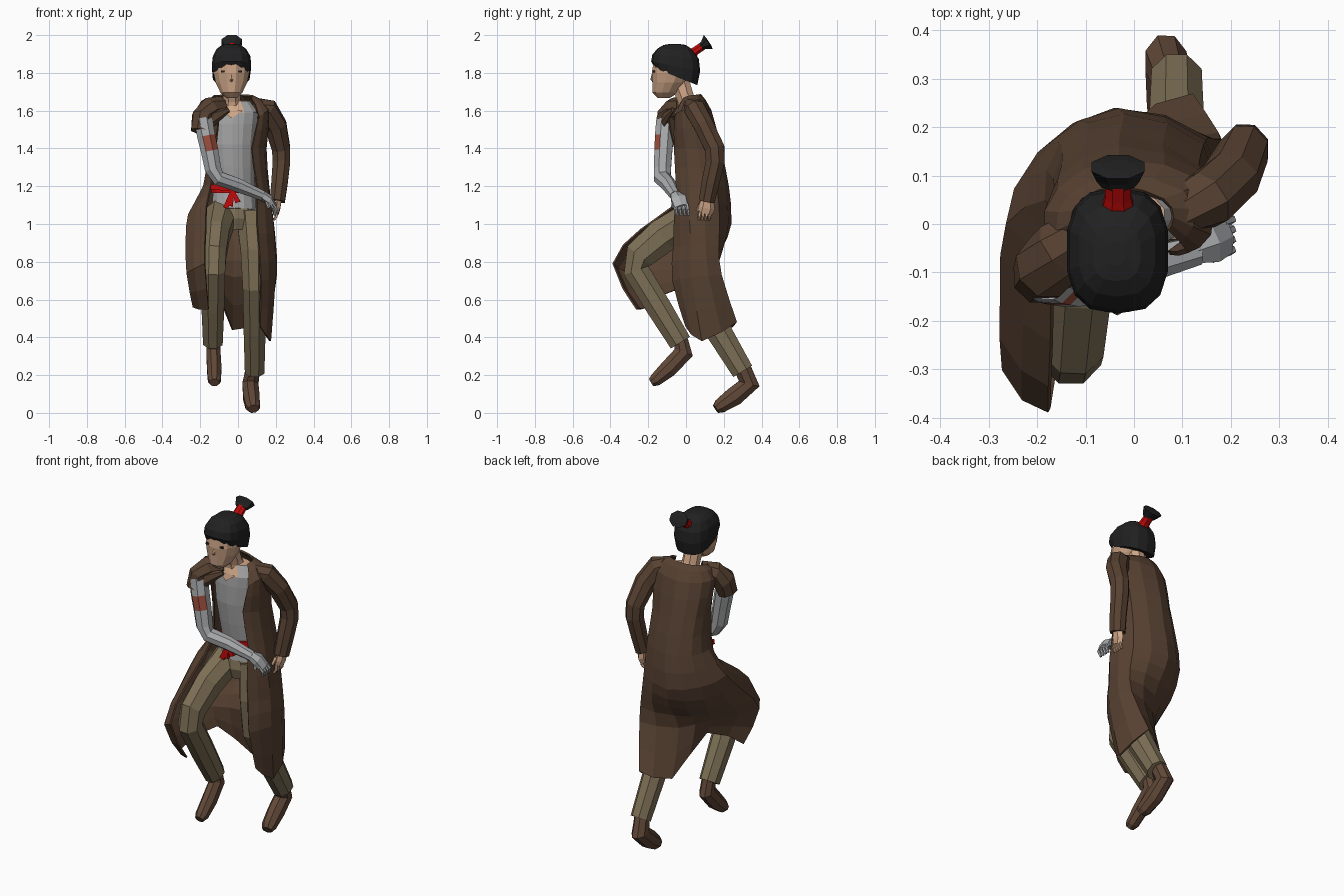
import bpy, bmesh, math
from mathutils import Vector as V


def material(name, r, g, b):
    m = bpy.data.materials.new(name)
    m.diffuse_color = (r, g, b, 1)
    return m


COAT = material("coat brown", .097, .054, .032)
SHOE = material("shoe brown", .120, .065, .040)
CLOTH = material("trouser olive", .205, .160, .092)
SHIRT = material("shirt grey", .38, .38, .38)
STEEL = material("arm grey", .40, .41, .42)
SKIN = material("skin", .64, .39, .25)
FACE = material("face tan", .56, .345, .22)
RED = material("red cloth", .53, .003, .003)
PATCH = material("rust patch", .33, .075, .045)
HAIR = material("hair black", .015, .015, .016)


def loft(name, rings, mats, closed=True, rule=None):
    """Skin a list of point rings; rule(centre, normal) picks a material slot."""
    bm = bmesh.new()
    rows = [[bm.verts.new(p) for p in ring] for ring in rings]
    n = len(rows[0])
    for a, b in zip(rows, rows[1:]):
        for i in range(n if closed else n - 1):
            j = (i + 1) % n
            bm.faces.new((a[i], a[j], b[j], b[i]))
    if closed:
        bm.faces.new(rows[0])
        bm.faces.new(rows[-1])
    bmesh.ops.recalc_face_normals(bm, faces=bm.faces)
    if rule:
        for f in bm.faces:
            f.material_index = int(rule(f.calc_center_median(), f.normal))
    me = bpy.data.meshes.new(name)
    bm.to_mesh(me)
    bm.free()
    for m in mats:
        me.materials.append(m)
    ob = bpy.data.objects.new(name, me)
    bpy.context.collection.objects.link(ob)
    return ob


def tube(name, stations, mats, sides=8, ref=(1, 0, 0), rule=None, fat=1.09):
    """Limb along stations (x, y, z, radius along ref, other radius)."""
    pts = [V(s[:3]) for s in stations]
    rings = []
    for k, s in enumerate(stations):
        lo, hi = max(k - 1, 0), min(k + 1, len(pts) - 1)
        t = (pts[hi] - pts[lo]).normalized()
        u = (V(ref) - t * t.dot(V(ref))).normalized() * s[3] * fat
        w = t.cross(u).normalized() * s[4] * fat
        ang = [(i + .5) * math.tau / sides for i in range(sides)]
        rings.append([pts[k] + u * math.cos(a) + w * math.sin(a) for a in ang])
    return loft(name, rings, mats, True, rule)


def stack(name, levels, mats, sides=12, power=2, rule=None):
    """Body of level rings (x, y, z, rx, ry, tilt): front edge rises by tilt."""
    rings = []
    for x, y, z, rx, ry, tilt in levels:
        ring = []
        for i in range(sides):
            a = (i + .5) * math.tau / sides
            c, s = math.cos(a), math.sin(a)
            dx = rx * math.copysign(abs(c) ** (2 / power), c)
            dy = ry * math.copysign(abs(s) ** (2 / power), s)
            ring.append((x + dx, y + dy, z - tilt * dy))
        rings.append(ring)
    return loft(name, rings, mats, True, rule)


def refine(pts):
    """Insert a smooth midpoint between each pair of points."""
    out = []
    for i in range(len(pts) - 1):
        p, q = pts[i], pts[i + 1]
        a, b = pts[max(i - 1, 0)], pts[min(i + 2, len(pts) - 1)]
        out += [p, (p + q) * .5625 - (a + b) * .0625]
    return out + [pts[-1]]


# head, neck, nose and eyes
stack("head", [(-.035, -.118, 1.668, .03, .035, 0), (-.035, -.11, 1.695, .06, .07, 0),
               (-.035, -.088, 1.75, .087, .093, 0), (-.035, -.075, 1.80, .098, .11, 0),
               (-.035, -.07, 1.86, .096, .105, 0), (-.035, -.06, 1.92, .06, .07, 0)], [FACE])
tube("neck", [(-.03, .02, 1.60, .06, .055), (-.032, 0, 1.66, .046, .045),
              (-.035, -.035, 1.76, .045, .05)], [SKIN])
tube("nose", [(-.035, -.175, 1.80, .004, .004), (-.035, -.180, 1.765, .009, .008),
              (-.035, -.172, 1.752, .005, .004)], [FACE], 6)
for side in (-1, 1):
    x = -.035 + side * .043
    tube("eye", [(x - .013, -.169, 1.808, .006, .007), (x + .013, -.169, 1.808, .006, .007)],
         [HAIR], 4, (0, 1, 0))

# hair cap, red tie and flared topknot
stack("hair", [(-.036, -.052, 1.78, .099, .112, .40), (-.034, -.055, 1.835, .106, .130, .2),
               (-.034, -.055, 1.885, .101, .123, .1), (-.035, -.055, 1.925, .08, .095, .05),
               (-.036, -.06, 1.948, .05, .058, 0), (-.036, -.06, 1.953, .02, .025, 0)],
      [HAIR], 14, 2.7)
tube("hair_tie", [(-.033, .03, 1.90, .034, .026), (-.033, .055, 1.92, .027, .022),
                  (-.033, .088, 1.942, .026, .022)], [RED])
tube("topknot", [(-.033, .08, 1.938, .034, .020), (-.033, .093, 1.947, .044, .023),
                 (-.033, .118, 1.963, .054, .044), (-.033, .121, 1.965, .03, .02)], [HAIR])

# shirt body with open skin neckline
stack("shirt", [(-.02, .055, 1.07, .12, .095, .15), (-.02, .06, 1.13, .118, .095, 0),
                (-.02, .06, 1.20, .112, .09, 0), (-.025, .045, 1.30, .115, .092, 0),
                (-.03, .03, 1.42, .122, .092, 0), (-.028, .025, 1.53, .132, .088, 0),
                (-.022, .02, 1.59, .132, .078, 0), (-.025, .02, 1.65, .09, .05, 0)],
      [SHIRT, SKIN], 14, 2, lambda c, n: c.z > 1.595 and c.y < .03 and -.11 < c.x < .04)
loft("open_collar", [[(-.085, -.058, 1.60), (-.035, -.068, 1.56)],
                     [(.025, -.058, 1.60), (-.033, -.068, 1.56)]], [SKIN], False)

# red belt with a knot and hanging ends
stack("belt", [(-.02, .06, 1.165, .124, .102, 0), (-.02, .06, 1.20, .122, .102, 0)], [RED], 14)
for dx, dz in ((-.035, -.095), (-.01, -.085), (.03, -.065), (-.115, .018), (.05, .005)):
    tube("belt_end", [(-.03, -.05, 1.18, .012, .010),
                      (-.03 + dx, -.052, 1.18 + dz, .012, .018)], [RED], 4, (0, 1, 0))

# trousers: pelvis, raised leg, trailing leg
stack("trouser_hips", [(-.01, .06, .97, .10, .085, 0), (-.015, .055, 1.03, .12, .1, 0),
                       (-.02, .06, 1.12, .112, .088, 0)], [CLOTH], 10)
tube("raised_trouser_leg", [(-.09, .05, 1.05, .08, .08), (-.114, -.12, .94, .066, .088),
                            (-.126, -.245, .835, .061, .078), (-.13, -.265, .755, .06, .066),
                            (-.133, -.145, .56, .058, .064), (-.133, -.03, .372, .05, .057)],
     [CLOTH], fat=1.12)
tube("trailing_trouser_leg", [(.07, .06, 1.06, .078, .09), (.08, .03, .86, .064, .082),
                              (.085, .035, .67, .058, .072), (.088, .168, .44, .056, .066),
                              (.088, .3, .22, .05, .056)], [CLOTH], fat=1.12)

# shoes
tube("raised_shoe", [(-.132, -.03, .40, .036, .036), (-.13, -.012, .32, .037, .05),
                     (-.126, -.092, .235, .038, .046), (-.125, -.162, .174, .034, .034),
                     (-.125, -.185, .160, .024, .022)], [SHOE])
tube("trailing_shoe", [(.08, .295, .245, .037, .045), (.066, .335, .155, .042, .055),
                       (.07, .255, .087, .043, .05), (.078, .18, .036, .038, .038),
                       (.082, .158, .021, .028, .024)], [SHOE])

# long coat: rows run from the +x front edge round the back to the -x front edge
bodice = [
    [(.07, -.01, 1.665), (.08, .015, 1.675), (.06, .05, 1.68), (-.03, .075, 1.685),
     (-.105, .05, 1.68), (-.13, .0, 1.675), (-.11, -.05, 1.655)],
    [(.11, -.055, 1.57), (.155, -.02, 1.6), (.14, .085, 1.61), (-.03, .13, 1.6),
     (-.155, .07, 1.6), (-.18, -.02, 1.6), (-.10, -.095, 1.57)],
    [(.072, -.06, 1.4), (.135, .0, 1.4), (.13, .12, 1.4), (-.03, .18, 1.4),
     (-.145, .12, 1.4), (-.155, .02, 1.4), (-.12, -.06, 1.4)],
    [(.10, -.05, 1.2), (.155, .02, 1.2), (.14, .16, 1.2), (-.02, .222, 1.2),
     (-.15, .165, 1.2), (-.18, .05, 1.2), (-.14, -.035, 1.21)]]
skirt = [
    [(.10, -.06, 1.02), (.182, .02, 1.02), (.15, .175, 1.02), (-.04, .235, 1.0),
     (-.195, .145, 1.02), (-.26, .0, 1.05), (-.165, -.06, 1.1)],
    [(.11, -.065, .88), (.19, .03, .88), (.17, .17, .88), (-.02, .185, .87),
     (-.19, .075, .86), (-.272, -.14, .91), (-.17, -.24, .97)],
    [(.12, -.07, .70), (.195, .03, .72), (.172, .185, .73), (-.03, .11, .72),
     (-.16, -.02, .76), (-.268, -.30, .74), (-.175, -.385, .79)],
    [(.115, .0, .46), (.17, .085, .38), (.12, .265, .48), (-.03, .175, .44),
     (-.115, -.03, .66), (-.235, -.20, .56), (-.155, -.26, .55)]]
rows = [refine([V(p) for p in row]) for row in bodice + skirt]
columns = [refine(list(col)) for col in zip(*rows)]
coat = loft("long_coat", list(zip(*columns)), [COAT], False)
solid = coat.modifiers.new("thickness", "SOLIDIFY")
solid.thickness = .01
solid.offset = 0

# long sleeve and bare hand on the +x side
tube("long_sleeve", [(.09, .03, 1.62, .05, .045), (.15, .05, 1.605, .06, .055),
                     (.20, .095, 1.52, .057, .052), (.228, .152, 1.40, .048, .052),
                     (.23, .155, 1.33, .046, .05), (.22, .13, 1.22, .043, .047),
                     (.208, .11, 1.12, .040, .042)], [COAT])
tube("bare_palm", [(.21, .115, 1.14, .024, .028), (.205, .11, 1.085, .02, .04),
                   (.20, .10, 1.055, .015, .036)], [SKIN], 6)
for i in range(4):
    y = .075 + .018 * i
    tube("bare_finger", [(.20, y, 1.07, .009, .009), (.203, y - .004, 1.04, .008, .008),
                         (.19, y - .008, 1.022, .006, .006)], [SKIN], 5)
tube("bare_thumb", [(.195, .08, 1.11, .011, .011), (.185, .06, 1.07, .008, .008)], [SKIN], 5)

# torn short sleeve and artificial arm on the -x side
tube("torn_sleeve", [(-.09, -.01, 1.625, .05, .05), (-.15, -.055, 1.61, .06, .058),
                     (-.185, -.09, 1.565, .064, .058), (-.196, -.11, 1.49, .053, .052)],
     [COAT], 8, (0, 1, 0))
tube("torn_flap", [(-.16, -.12, 1.55, .02, .045), (-.11, -.10, 1.575, .014, .03),
                   (-.05, -.07, 1.605, .008, .012)], [COAT], 6, (0, 1, 0))
tube("artificial_arm", [(-.185, -.108, 1.56, .048, .047), (-.168, -.115, 1.465, .049, .048),
                        (-.150, -.12, 1.385, .047, .046), (-.132, -.125, 1.29, .045, .043),
                        (-.105, -.125, 1.243, .044, .038), (.0, -.09, 1.205, .038, .036),
                        (.13, -.055, 1.15, .029, .026)],
     [STEEL, PATCH], 8, (0, 1, 0),
     lambda c, n: 1.39 < c.z < 1.46 and n.y < -.3 and n.x > -.3)
tube("artificial_palm", [(.12, -.055, 1.155, .029, .025), (.16, -.04, 1.132, .042, .024),
                         (.19, -.025, 1.09, .038, .018)], [STEEL], 6, (0, 1, 0))
for i in range(4):
    y = -.060 + .021 * i
    tube("artificial_finger", [(.183, y, 1.105, .010, .010), (.202, y + .006, 1.075, .009, .009),
                               (.193, y + .012, 1.045, .007, .007)], [STEEL], 5, (0, 1, 0))
tube("artificial_thumb", [(.15, -.06, 1.13, .011, .011), (.165, -.072, 1.085, .008, .008)],
     [STEEL], 5, (0, 1, 0))
